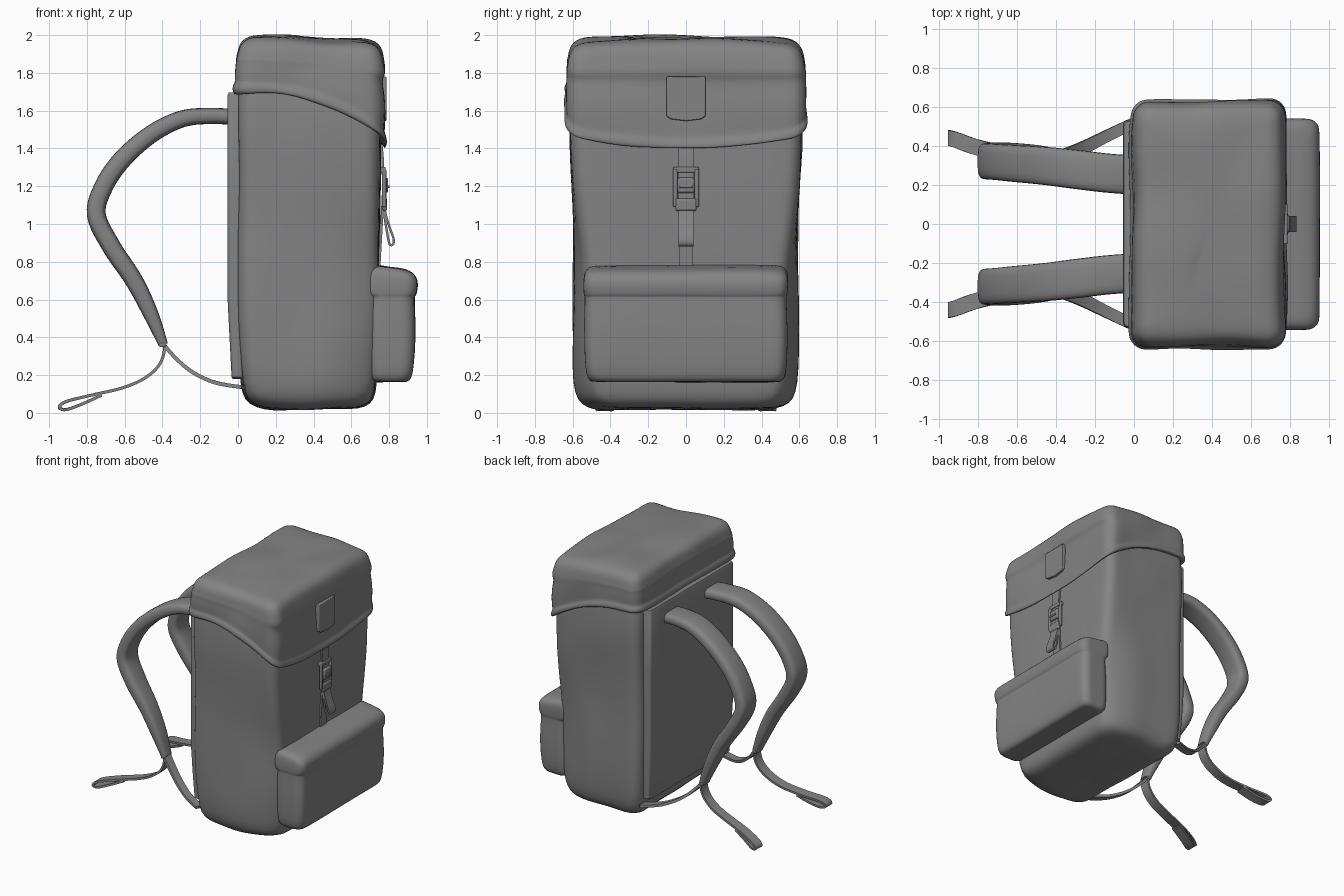
import bpy, bmesh, math
from mathutils import Vector, noise

if "Cube" in bpy.data.objects:
    bpy.data.objects.remove(bpy.data.objects["Cube"])

grey = bpy.data.materials.new("dark_grey_canvas")
grey.diffuse_color = (.23, .23, .23, 1)
grey.use_nodes = True
grey.node_tree.nodes["Principled BSDF"].inputs["Base Color"].default_value = grey.diffuse_color


def loft(name, rings, subsurf=0, wrinkle=0.0, mirror=False, bevel=0.0, angle=40):
    """Skin a list of equal-length closed rings and cap both ends."""
    bm = bmesh.new()
    vr = [[bm.verts.new(p) for p in ring] for ring in rings]
    n = len(vr[0])
    for a, b in zip(vr, vr[1:]):
        for i in range(n):
            bm.faces.new((a[i], a[(i + 1) % n], b[(i + 1) % n], b[i]))
    bm.faces.new(vr[0])
    bm.faces.new(vr[-1])
    bmesh.ops.recalc_face_normals(bm, faces=bm.faces)
    if wrinkle:
        bm.normal_update()
        moves = [(v, v.normal * noise.noise(v.co * 3.1) * wrinkle) for v in bm.verts]
        for v, d in moves:
            v.co += d
    me = bpy.data.meshes.new(name)
    bm.to_mesh(me)
    bm.free()
    me.materials.append(grey)
    ob = bpy.data.objects.new(name, me)
    bpy.context.collection.objects.link(ob)
    if bevel:
        m = ob.modifiers.new("bevel", 'BEVEL')
        m.width, m.segments = bevel, 2
    if mirror:
        m = ob.modifiers.new("mirror", 'MIRROR')
        m.use_axis = (False, True, False)
    if subsurf:
        m = ob.modifiers.new("subsurf", 'SUBSURF')
        m.levels = m.render_levels = subsurf
    bpy.ops.object.select_all(action='DESELECT')
    ob.select_set(True)
    bpy.context.view_layer.objects.active = ob
    if subsurf:
        bpy.ops.object.shade_smooth()
    else:
        bpy.ops.object.shade_smooth_by_angle(angle=math.radians(angle))
    return ob


def rounded(x0, x1, hy, r, z, div=8, arc=4):
    """Rounded rectangle in plan; z is a number or a function of x, y."""
    r = max(0.003, min(r, (x1 - x0) / 2 - 0.002, hy - 0.002))
    corners = [(x1 - r, hy - r, 0), (x0 + r, hy - r, 90),
               (x0 + r, -hy + r, 180), (x1 - r, -hy + r, 270)]
    arcs = []
    for cx, cy, a0 in corners:
        arcs.append([Vector((cx + r * math.cos(math.radians(a0 + 90 * k / arc)),
                             cy + r * math.sin(math.radians(a0 + 90 * k / arc)), 0))
                     for k in range(arc + 1)])
    pts = []
    for i, a in enumerate(arcs):
        pts += a
        nxt = arcs[(i + 1) % 4][0]
        pts += [a[-1].lerp(nxt, k / div) for k in range(1, div)]
    for p in pts:
        p.z = z(p.x, p.y) if callable(z) else z
    return pts


def spline(pts, steps=6):
    """Catmull-Rom through tuples of any length."""
    out = []
    for i in range(len(pts) - 1):
        p = [pts[max(0, min(len(pts) - 1, i + k))] for k in (-1, 0, 1, 2)]
        for s in range(steps):
            t = s / steps
            out.append([0.5 * (2 * b + (c - a) * t + (2 * a - 5 * b + 4 * c - d) * t * t
                               + (3 * b - a - 3 * c + d) * t ** 3) for a, b, c, d in zip(*p)])
    return out + [list(pts[-1])]


def ribbon(name, pts, power=0.0, mirror=False):
    """Strap swept along points (x, y, z, width, thickness)."""
    path = spline(pts)
    sec = [(1, 1), (-1, 1), (-1, -1), (1, -1)]
    if power:
        sgn = lambda v: math.copysign(abs(v) ** power, v)
        sec = [(sgn(math.cos(math.pi * k / 10)), sgn(math.sin(math.pi * k / 10))) for k in range(20)]
    rings = []
    for i, p in enumerate(path):
        tan = (Vector(path[min(i + 1, len(path) - 1)][:3]) - Vector(path[max(i - 1, 0)][:3])).normalized()
        side = Vector((0, 1, 0))
        side = (side - tan * side.dot(tan)).normalized()
        nor = tan.cross(side)
        rings.append([Vector(p[:3]) + side * (u * p[3] / 2) + nor * (v * p[4] / 2) for u, v in sec])
    return loft(name, rings, mirror=mirror, angle=50)


def box(name, x, y, z, bevel=0.006, mirror=False):
    """Bevelled box from (min, max) ranges."""
    return loft(name, [[(x[0], y[0], k), (x[1], y[0], k), (x[1], y[1], k), (x[0], y[1], k)]
                       for k in z], bevel=bevel, mirror=mirror)


# Main bag: z, back x, front x, half width, corner radius; narrows to the front behind the pocket
body = [(0.018, .22, .56, .40, .1), (.024, .14, .64, .49, .1), (.05, .06, .70, .55, .1),
        (.10, .025, .722, .582, .09), (.22, .01, .735, .598, .09), (.5, 0, .738, .60, .08),
        (.75, 0, .742, .592, .08), (.95, 0, .748, .59, .08), (1.2, 0, .755, .602, .08),
        (1.4, 0, .755, .614, .08), (1.6, 0, .752, .614, .08), (1.8, .01, .74, .60, .08),
        (1.88, .04, .70, .56, .08)]
body_rings = [rounded(a, b, h, r, z) for z, a, b, h, r in body]
for ring in body_rings:
    for p in ring:
        k = .09 * max(0, min(1, (1.05 - p.z) / .3))
        p.y *= 1 - k * max(0, min(1, (p.x - .42) / .26)) ** 2
loft("main_bag", body_rings, subsurf=1, wrinkle=.016)


# Lid with a swooping lower edge and a rolled hem
def hem(x, y):
    s = max(0, min(1, (x - .13) / .65))
    return 1.688 - .235 * s ** 1.9 - .065 * s ** 4 * (1 - (y / .635) ** 2)


def crown(x, y):
    return .02 * (1 - (y / .62) ** 2) - .03 * max(0, (x - .1) / .68) ** 2


def lid_ring(inset, zf, front=0.0):
    return rounded(-.012 + inset, .775 - inset - front, .634 - inset, max(.03, .085 - inset * .5), zf)


lid = [lid_ring(.04, lambda x, y: hem(x, y) + .02)]
for off, h in ((.008, 0), (-.006, .006), (-.012, .025), (-.007, .048), (.003, .06), (.002, .08)):
    lid.append(lid_ring(off, lambda x, y, h=h: hem(x, y) + h))
for t, off, front in ((.25, .002, 0), (.48, .005, .006), (.66, .007, .016), (.74, .007, .003),
                      (.82, .01, -.004), (.92, .014, 0)):
    lid.append(lid_ring(off, lambda x, y, t=t: (hem(x, y) + .08) * (1 - t) + (1.9 + crown(x, y)) * t, front))
for off, z in ((.022, 1.925), (.04, 1.953), (.07, 1.971), (.115, 1.978), (.17, 1.98), (.25, 1.98),
               (.32, 1.98)):
    lid.append(lid_ring(off, lambda x, y, z=z: z + crown(x, y)))
loft("lid", lid, subsurf=1, wrinkle=.022)

# Padded back panel
panel = [(.18, -.028, .50), (.19, -.034, .515), (.4, -.045, .525), (.6, -.055, .53),
         (1.2, -.056, .53), (1.68, -.056, .53), (1.695, -.05, .525)]
loft("back_panel", [rounded(a, .03, h, .025, z) for z, a, h in panel])

# Front pocket with a stepped flap at the back edge and a sloping top
slope = lambda z: (lambda x, y: z - .13 * max(0, x - .67) * max(0, min(1, (z - .6) / .15)))
pocket = [(.165, .74, .86, .46), (.162, .71, .895, .50), (.18, .695, .918, .522), (.23, .69, .93, .533),
          (.4, .69, .94, .537), (.55, .69, .935, .534), (.61, .695, .934, .533), (.622, .69, .935, .534),
          (.628, .67, .941, .537), (.66, .665, .949, .54), (.715, .665, .953, .54),
          (.752, .668, .945, .537), (.776, .675, .925, .522), (.787, .70, .89, .49), (.789, .75, .84, .44)]
loft("front_pocket", [rounded(a, b, h, .06, slope(z)) for z, a, b, h in pocket], subsurf=1, wrinkle=.008)

# Shoulder straps, tails and lower webbing, mirrored to the other side
ribbon("shoulder_strap", [(.0, .25, 1.565, .2, .085), (-.15, .262, 1.572, .2, .085),
                          (-.3, .28, 1.555, .2, .09), (-.46, .298, 1.475, .195, .095),
                          (-.61, .31, 1.345, .19, .1), (-.71, .318, 1.2, .185, .1),
                          (-.75, .322, 1.05, .185, .1), (-.67, .33, .88, .175, .1),
                          (-.55, .335, .70, .15, .095), (-.46, .335, .52, .125, .08),
                          (-.395, .335, .36, .09, .05)], power=.6, mirror=True)
ribbon("strap_tail", [(-.40, .335, .40, .08, .016), (-.39, .335, .33, .08, .016),
                      (-.42, .335, .25, .08, .016), (-.50, .34, .18, .08, .016),
                      (-.62, .35, .13, .08, .016), (-.78, .385, .093, .08, .016),
                      (-.91, .43, .06, .08, .016), (-.945, .44, .03, .08, .016),
                      (-.91, .43, .018, .08, .016), (-.83, .40, .045, .08, .016),
                      (-.73, .375, .09, .08, .016)], mirror=True)
ribbon("lower_webbing", [(-.40, .335, .37, .075, .02), (-.33, .36, .29, .07, .02),
                         (-.24, .40, .215, .065, .02), (-.12, .46, .16, .06, .02),
                         (.03, .53, .135, .06, .02)], mirror=True)
box("strap_keeper", (-.415, -.38), (.288, .382), (.348, .372), mirror=True)

# Closure strap with buckle and hanging loop
ribbon("closure_strap", [(.755, 0, 1.45, .08, .014), (.765, 0, 1.35, .08, .014),
                         (.768, 0, 1.26, .08, .014), (.768, 0, 1.15, .08, .014),
                         (.757, 0, .95, .075, .014), (.745, 0, .74, .075, .014)])
box("buckle_bar", (.75, .782), (-.068, .068), (1.272, 1.302))
for s in (-1, 1):
    box("buckle_side", (.762, .785), tuple(sorted((s * .046, s * .068))), (1.09, 1.29))
box("buckle_latch", (.765, .795), (-.045, .045), (1.165, 1.245), .01)
box("buckle_latch_ridge", (.78, .802), (-.035, .035), (1.19, 1.205), .004)
box("buckle_base", (.765, .79), (-.056, .056), (1.07, 1.135), .01)
ribbon("hanging_loop", [(.775, 0, 1.16, .08, .012), (.778, 0, 1.07, .08, .012),
                        (.80, 0, .99, .08, .012), (.823, 0, .925, .08, .012),
                        (.822, 0, .895, .08, .012), (.802, 0, .895, .08, .012),
                        (.785, 0, .98, .08, .012), (.768, 0, 1.09, .08, .012)])

# Blank patch on the lid
shape = [(-.103, 1.78), (.103, 1.78), (.103, 1.57), (.08, 1.555), (0, 1.545), (-.08, 1.555), (-.103, 1.57)]
loft("lid_patch", [[(x, y, z) for y, z in shape] for x in (.74, .786)], bevel=.005)
